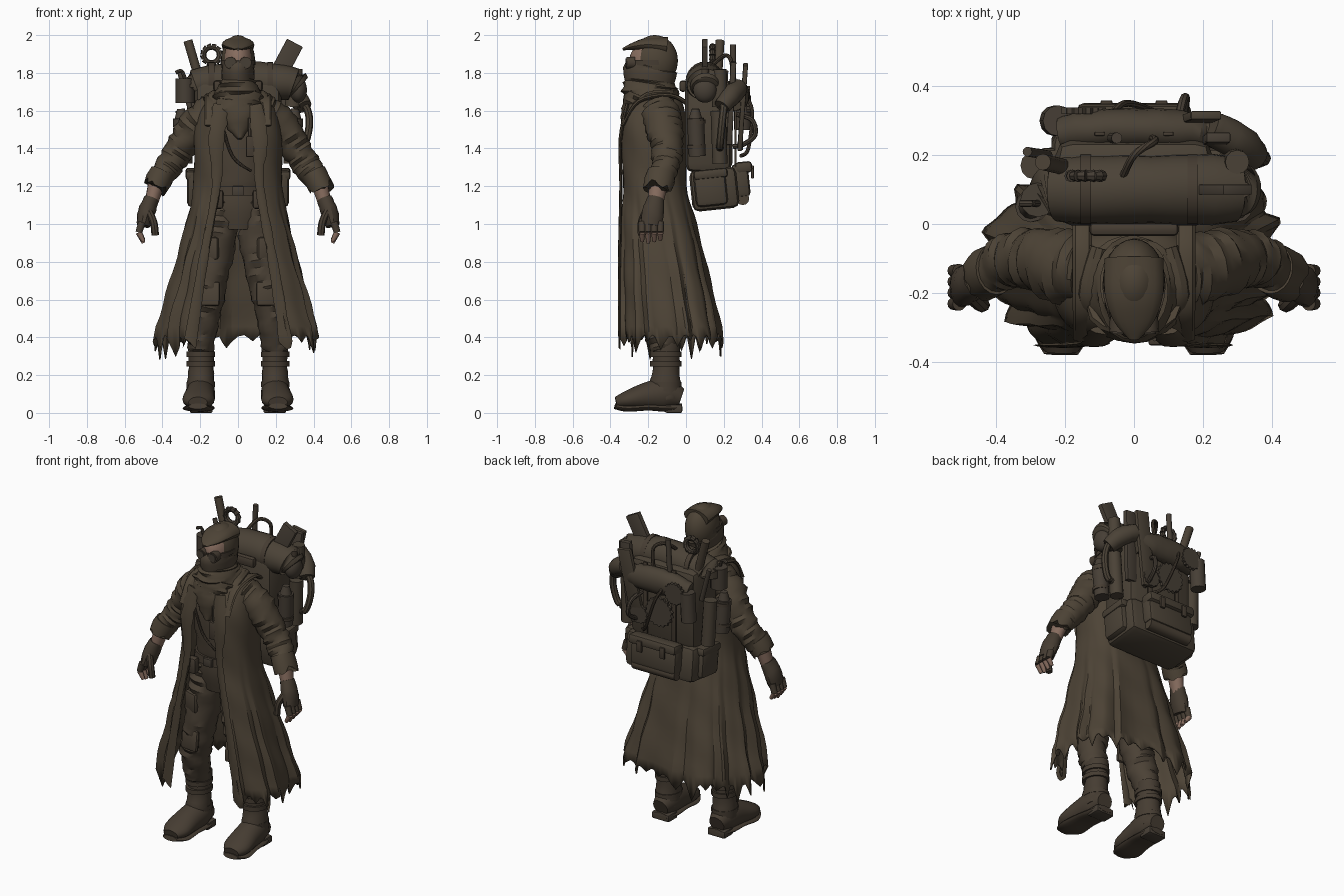
import bpy, bmesh, math, random
from mathutils import Vector, Matrix, Euler

random.seed(7)
default_cube = bpy.data.objects.get("Cube")
if default_cube:
    bpy.data.objects.remove(default_cube, do_unlink=True)


def material(name, color):
    mat = bpy.data.materials.new(name)
    mat.use_nodes = True
    mat.diffuse_color = (*color, 1)
    mat.node_tree.nodes["Principled BSDF"].inputs["Base Color"].default_value = (*color, 1)
    return mat


COAT = material("coat brown", (.075, .057, .037))
CLOTH = material("trouser cloth", (.07, .053, .036))
PACK = material("pack canvas", (.069, .054, .037))
LEATHER = material("dark leather", (.061, .046, .032))
METAL = material("dull metal", (.062, .049, .036))
SKIN = material("skin", (.24, .15, .112))


def finish(name, bm, mat, angle=32):
    """Turn a bmesh into an object with smooth faces and sharp creases."""
    bmesh.ops.recalc_face_normals(bm, faces=bm.faces)
    for face in bm.faces:
        face.smooth = True
    for edge in bm.edges:
        edge.smooth = edge.calc_face_angle(0) < math.radians(angle)
    mesh = bpy.data.meshes.new(name)
    bm.to_mesh(mesh)
    bm.free()
    mesh.materials.append(mat)
    obj = bpy.data.objects.new(name, mesh)
    bpy.context.collection.objects.link(obj)
    return obj


def spline(points, steps):
    """Catmull-Rom interpolation of (x, y, z, width, depth) rows."""
    out = []
    last = len(points) - 1
    for i in range(last):
        a, b, c, d = (points[min(max(i + k, 0), last)] for k in (-1, 0, 1, 2))
        for s in range(steps):
            t = s / steps
            out.append([q + .5 * t * (r - p + t * (2 * p - 5 * q + 4 * r - w + t * (3 * (q - r) + w - p)))
                        for p, q, r, w in zip(a, b, c, d)])
    return out + [list(points[-1])]


def sweep(name, points, mat, sides=16, steps=4, wrinkle=0, jag=0):
    """Skin elliptical rings along a path, with optional folds and a torn end."""
    path = spline(points, steps)
    bm = bmesh.new()
    rings = []
    for k, p in enumerate(path):
        ahead = Vector(path[min(k + 1, len(path) - 1)][:3])
        t = (ahead - Vector(path[max(k - 1, 0)][:3])).normalized()
        ref = Vector((0, 1, 0)) if abs(t.x) > .85 else Vector((1, 0, 0))
        u = (ref - t * ref.dot(t)).normalized()
        v = t.cross(u)
        phase = random.random() * math.tau
        ring = []
        for j in range(sides):
            a = math.tau * j / sides
            fold = 1 + wrinkle * (math.sin(2 * a + phase) + (.6 if k % 2 else -.6))
            co = Vector(p[:3]) + (u * math.cos(a) * p[3] + v * math.sin(a) * p[4]) * fold
            if jag and k == len(path) - 1:
                co += t * random.uniform(-jag, jag)
            ring.append(bm.verts.new(co))
        rings.append(ring)
    for low, high in zip(rings, rings[1:]):
        for j in range(sides):
            n = (j + 1) % sides
            bm.faces.new((low[j], low[n], high[n], high[j]))
    bm.faces.new(rings[0])
    bm.faces.new(rings[-1])
    return finish(name, bm, mat)


def rod(name, a, b, r, mat, end=None, sides=12):
    end = r if end is None else end
    return sweep(name, [(*a, r, r), (*b, end, end)], mat, sides, 1)


def hose(name, points, r, mat):
    return sweep(name, [(*p, r, r) for p in points], mat, 8, 5)


def box(name, loc, size, mat, rot=(0, 0, 0), bevel=.015):
    bm = bmesh.new()
    bmesh.ops.create_cube(bm, size=1)
    bmesh.ops.scale(bm, vec=size, verts=bm.verts)
    bmesh.ops.bevel(bm, geom=bm.edges[:], offset=bevel, segments=2, profile=.5, affect='EDGES')
    turn = Euler([math.radians(r) for r in rot]).to_matrix().to_4x4()
    bmesh.ops.transform(bm, matrix=Matrix.Translation(loc) @ turn, verts=bm.verts)
    return finish(name, bm, mat)


def ellipsoid(loc, size):
    bm = bmesh.new()
    bmesh.ops.create_uvsphere(bm, u_segments=28, v_segments=20, radius=1)
    bmesh.ops.transform(bm, matrix=Matrix.Translation(loc) @ Matrix.Diagonal((*size, 1)), verts=bm.verts)
    return bm


def saw(name, loc, r, mat, teeth=18):
    """Toothed disc facing the back."""
    bm = bmesh.new()
    ring = []
    for i in range(teeth * 2):
        a, d = math.pi * i / teeth, r * (1 if i % 2 else .87)
        ring.append(bm.verts.new((loc[0] + d * math.cos(a), loc[1], loc[2] + d * math.sin(a))))
    face = bm.faces.new(ring)
    new = bmesh.ops.extrude_face_region(bm, geom=[face])["geom"]
    bmesh.ops.translate(bm, vec=(0, .018, 0), verts=[g for g in new if isinstance(g, bmesh.types.BMVert)])
    return finish(name, bm, mat)


# Long open coat: height, half width, front y, back y, half gap
LEVELS = [(1.69, .10, -.24, -.06, .06), (1.63, .18, -.31, -.02, .075), (1.5, .225, -.345, -.005, .09),
          (1.2, .232, -.337, .0, .105), (1.0, .27, -.352, .05, .135), (.7, .345, -.37, .12, .195),
          (.42, .42, -.375, .18, .245)]
COLS = 120
bm = bmesh.new()
rows = spline(LEVELS, 5)
tips = [random.uniform(.03, .14) for i in range(COLS // 5 + 1)]
grid = []
for k, (z, half, front, back, gap) in enumerate(rows):
    start = math.asin((gap / half) ** 1.25)
    drop = max(0, (1.25 - z) / .85)
    line = []
    for i in range(COLS + 1):
        a = start + (math.tau - 2 * start) * i / COLS
        sx, cx = math.sin(a), math.cos(a)
        pleat = abs((i * .1 + .2 * math.sin(i * .4)) % 1 - .5) * 4 - 1
        r = 1 + .06 * drop * pleat + .014 * math.sin(5 * a + z * 23)
        x = half * math.copysign(abs(sx) ** .8, sx) * r
        y = (front + back) / 2 - (back - front) / 2 * math.copysign(abs(cx) ** .8, cx) * r
        torn = tips[i // 5] * (1 - abs(i % 5 - 2) / 2.5) if k == len(rows) - 1 else 0
        line.append(bm.verts.new((x, y, z - torn)))
    grid.append(line)
for top, low in zip(grid, grid[1:]):
    for i in range(COLS):
        bm.faces.new((top[i], top[i + 1], low[i + 1], low[i]))
coat = finish("long_coat", bm, COAT, 25)
shell = coat.modifiers.new("thickness", 'SOLIDIFY')
shell.thickness, shell.offset = .008, 0

# Torso, belt and hips
sweep("vest", [(0, -.16, 1.64, .13, .11), (0, -.17, 1.45, .16, .13), (0, -.16, 1.2, .155, .125)], CLOTH, 20, 5, .025)
sweep("hips", [(0, -.15, 1.26, .15, .12), (0, -.15, 1.1, .175, .125), (0, -.15, .97, .12, .1)], CLOTH, 20)
sweep("belt", [(0, -.155, 1.2, .168, .138), (0, -.155, 1.15, .172, .14)], LEATHER, 24, 1)
box("belt_buckle", (0, -.3, 1.175), (.06, .02, .05), METAL, bevel=.005)
box("chest_radio", (.065, -.335, 1.41), (.045, .035, .11), LEATHER, bevel=.006)
rod("radio_aerial", (.06, -.335, 1.45), (.06, -.335, 1.56), .006, METAL)
hose("chest_cord", [(-.09, -.32, 1.55), (-.03, -.315, 1.36), (.07, -.325, 1.28)], .008, LEATHER)

# Head, mask, goggles and hood
finish("head", ellipsoid((0, -.18, 1.855), (.08, .122, .12)), SKIN)
sweep("face_wrap", [(0, -.185, 1.838, .083, .13), (0, -.19, 1.8, .088, .142), (0, -.19, 1.7, .08, .115)], CLOTH, 20, 4, .02)
sweep("scarf", [(0, -.185, 1.76, .09, .125), (0, -.19, 1.71, .118, .145), (0, -.18, 1.65, .14, .145),
                (0, -.175, 1.6, .15, .13)], COAT, 24, 5, .055)
sweep("scarf_bib", [(0, -.24, 1.68, .13, .09), (0, -.285, 1.57, .1, .06), (.01, -.315, 1.45, .012, .02)], COAT, 16, 6, .06)
bm = ellipsoid((0, -.165, 1.865), (.09, .122, .135))
open_face = [f for f in bm.faces if f.calc_center_median().y < -.232 and f.calc_center_median().z < 1.925]
bmesh.ops.delete(bm, geom=open_face, context='FACES')
finish("hood", bm, COAT)
sweep("hood_peak", [(0, -.1, 1.94, .085, .05), (0, -.2, 1.95, .085, .038), (0, -.28, 1.94, .06, .02),
                    (0, -.335, 1.925, .015, .006)], COAT)
sweep("goggle_strap", [(0, -.18, 1.868, .092, .125), (0, -.18, 1.842, .092, .125)], LEATHER, 24, 1)
for s in (1, -1):
    rod("goggle_rim", (s * .038, -.27, 1.853), (s * .04, -.315, 1.853), .032, LEATHER, sides=16)
    rod("goggle_lens", (s * .04, -.312, 1.853), (s * .04, -.32, 1.853), .024, METAL, sides=16)

# Parts on both sides of the body
for s, side in ((1, "left"), (-1, "right")):
    def at(points):
        return [(s * p[0], *p[1:]) for p in points]

    # Arms
    sweep(side + "_sleeve", at([(.13, -.14, 1.6, .09, .1), (.22, -.12, 1.53, .09, .105), (.305, -.1, 1.4, .08, .085),
          (.37, -.11, 1.3, .073, .075), (.435, -.15, 1.21, .06, .07)]), COAT, 18, 6, .065, .02)
    sweep(side + "_cuff", at([(.4, -.13, 1.27, .068, .078), (.442, -.15, 1.19, .068, .076)]), COAT, 20, 2, .03, .025)
    sweep(side + "_wrist", at([(.43, -.145, 1.22, .045, .05), (.462, -.162, 1.1, .034, .04)]), SKIN)
    sweep(side + "_glove", at([(.457, -.16, 1.135, .04, .046), (.485, -.175, 1.06, .047, .058),
          (.502, -.185, .99, .036, .056)]), LEATHER, 14, 4, .03)
    for f in range(4):
        y = -.232 + f * .032
        base, mid, tip = (s * .508, y, 1.01), (s * .525, y, .955), (s * .5, y, .9 + .008 * abs(f - 1))
        rod(side + "_glove_finger", base, mid, .02, LEATHER, .018)
        rod(side + "_finger_tip", mid, tip, .017, SKIN, .01)
    hose(side + "_thumb", at([(.475, -.21, 1.07), (.447, -.235, 1.01), (.438, -.235, .94)]), .02, LEATHER)

    # Trousers with pockets and knee pads
    sweep(side + "_trouser_leg", at([(.095, -.15, 1.13, .09, .11), (.11, -.155, .95, .105, .11), (.145, -.17, .7, .092, .1),
          (.185, -.16, .52, .09, .09), (.198, -.115, .34, .07, .075)]), CLOTH, 18, 7, .06)
    box(side + "_thigh_pocket", (s * .15, -.25, .87), (.1, .035, .12), CLOTH, (0, 0, s * 18))
    box(side + "_knee_pad", (s * .155, -.255, .63), (.12, .03, .13), CLOTH, (-6, 0, s * 8))
    box(side + "_belt_pouch", (s * .11, -.295, 1.13), (.065, .05, .1), LEATHER)

    # Boots
    sweep(side + "_boot_shaft", at([(.195, -.105, .37, .07, .076), (.195, -.105, .24, .066, .07),
          (.198, -.11, .14, .074, .085), (.198, -.1, .07, .07, .08)]), LEATHER, 18, 4, .025)
    sweep(side + "_boot_foot", at([(.197, -.025, .08, .05, .05), (.197, -.1, .1, .075, .085), (.203, -.2, .09, .08, .075),
          (.21, -.31, .068, .084, .05), (.212, -.37, .055, .05, .03)]), LEATHER, 18)
    sweep(side + "_boot_sole", at([(.197, -.02, .03, .05, .02), (.197, -.1, .025, .072, .02), (.203, -.2, .03, .078, .018),
          (.21, -.31, .024, .084, .018), (.212, -.378, .035, .05, .015)]), LEATHER, 18)
    box(side + "_boot_heel", (s * .195, -.065, .022), (.12, .09, .044), METAL, bevel=.008)
    for z in (.15, .26, .31):
        sweep(side + "_boot_strap", at([(.197, -.107, z + .014, .075, .084), (.197, -.107, z - .014, .075, .084)]), LEATHER, 18, 1)

    # Coat lapels, collar and pack straps
    sweep(side + "_lapel", at([(.085, -.31, 1.63, .045, .012), (.115, -.347, 1.45, .04, .01), (.115, -.345, 1.2, .024, .008),
          (.185, -.352, .8, .026, .008), (.255, -.352, .36, .036, .006)]), COAT, 8, 5, .08, .03)
    sweep(side + "_collar", at([(.1, -.28, 1.6, .03, .02), (.13, -.2, 1.67, .035, .03), (.1, -.07, 1.68, .03, .03)]), COAT, 10)
    sweep(side + "_pack_strap", at([(.155, -.335, 1.52, .022, .008), (.15, -.25, 1.65, .028, .012),
          (.15, -.08, 1.68, .028, .012), (.15, .03, 1.62, .028, .012)]), COAT, 8, 5)

    # Pack side pockets and closing straps
    box(side + "_pack_pocket", (s * .235, .13, 1.19), (.07, .17, .19), PACK, (6, 0, 0), .025)
    box(side + "_pocket_flap", (s * .24, .13, 1.265), (.075, .18, .05), PACK, (6, 0, 0))
    box(side + "_closing_strap", (s * .1, .262, 1.52), (.03, .012, .5), LEATHER, bevel=.004)
    rod(side + "_side_bottle", (s * .29, .06, 1.36), (s * .3, .05, 1.56), .045, METAL)
    rod(side + "_bottle_neck", (s * .3, .05, 1.56), (s * .302, .05, 1.61), .035, METAL, .02)
    rod(side + "_side_tube", (s * .28, .18, 1.32), (s * .29, .17, 1.6), .04, PACK)
    for z in (1.4, 1.53):
        rod(side + "_bottle_band", (s * .295, .055, z), (s * .296, .054, z + .02), .049, LEATHER)

# Backpack body
box("pack_body", (0, .12, 1.52), (.46, .25, .5), PACK, bevel=.05)
box("pack_base", (0, .15, 1.185), (.48, .25, .22), PACK, (6, 0, 0), .035)
box("pack_back_pocket", (0, .29, 1.23), (.32, .09, .18), PACK, (6, 0, 0), .025)
box("back_pocket_flap", (0, .305, 1.3), (.33, .09, .06), PACK, (6, 0, 0), .018)
box("pack_frame_bar", (0, -.015, 1.73), (.26, .04, .06), LEATHER)
for x in (-.08, .08):
    box("pocket_buckle", (x, .352, 1.275), (.035, .015, .07), LEATHER, bevel=.005)
rod("bottom_roll", (-.15, .3, 1.135), (.15, .3, 1.135), .035, CLOTH)
sweep("bedroll", [(-.23, .1, 1.72, .07, .07), (-.2, .1, 1.74, .095, .09), (.05, .1, 1.76, .1, .1), (.27, .1, 1.745, .1, .09),
                  (.32, .1, 1.72, .07, .07)], PACK, 24, 4, .02)
for x in (-.14, .17):
    rod("bedroll_strap", (x - .015, .1, 1.755), (x + .015, .1, 1.755), .103, LEATHER, sides=24)
sweep("rolled_tarp", [(-.21, .26, 1.66, .05, .06), (-.1, .275, 1.68, .06, .075), (.1, .275, 1.68, .06, .075),
                      (.21, .26, 1.66, .05, .06)], PACK, 16, 5, .04)

# Gear tied to the pack
box("tall_board", (.217, .1, 1.8), (.095, .03, .36), METAL, (0, 28, 0), .004)
box("back_plank", (.17, .3, 1.62), (.09, .025, .46), PACK, (-4, 10, 0), .005)
box("second_plank", (.23, .24, 1.64), (.07, .03, .44), METAL, (-3, 4, 0), .005)
rod("wooden_stick", (-.18, .16, 1.68), (-.265, .18, 1.97), .024, CLOTH)
rod("short_stick", (-.25, .2, 1.6), (-.31, .21, 1.81), .014, METAL)
rod("back_rod", (-.07, .25, 1.6), (-.05, .25, 1.95), .016, METAL)
rod("side_flask", (-.28, .07, 1.64), (-.28, .07, 1.77), .05, METAL)
hose("flask_handle", [(-.28, .06, 1.77), (-.3, .06, 1.81), (-.33, .06, 1.8)], .01, METAL)
finish("canteen", ellipsoid((.32, .1, 1.71), (.045, .062, .068)), METAL)
rod("canteen_cap", (.32, .1, 1.77), (.32, .1, 1.82), .022, LEATHER)
rod("pack_flask", (.29, .18, 1.62), (.3, .18, 1.82), .042, PACK, .035)
saw("large_saw_blade", (-.02, .285, 1.5), .095, METAL)
saw("small_saw_blade", (-.15, .32, 1.66), .07, METAL)
saw("flywheel", (.12, .285, 1.45), .06, METAL, 12)
ring = [(-.14 + .045 * math.cos(a), .14, 1.895 + .045 * math.sin(a)) for a in [math.tau * i / 12 for i in range(13)]]
for a, b in zip(ring, ring[1:]):
    rod("chain_link", a, b, .018, METAL, .013, 8)
hose("curled_hook", [(.12, .27, 1.58), (.14, .35, 1.55), (.15, .365, 1.47), (.14, .3, 1.42), (.13, .25, 1.41)], .013, METAL)
hose("top_cable", [(.05, .25, 1.72), (.06, .24, 1.86), (0, .2, 1.89), (-.04, .12, 1.82)], .011, LEATHER)
hose("back_cable", [(-.08, .3, 1.7), (-.03, .35, 1.6), (.05, .33, 1.4), (.1, .29, 1.36)], .01, LEATHER)
hose("side_coil", [(.3, .2, 1.66), (.36, .2, 1.62), (.378, .19, 1.53), (.35, .18, 1.42), (.29, .18, 1.4)], .02, PACK)
sweep("side_bundle", [(.22, .28, 1.72, .05, .05), (.3, .24, 1.68, .055, .055), (.35, .19, 1.62, .045, .045)], PACK, 14, 4, .03)
rod("back_tube", (-.22, .3, 1.68), (-.23, .3, 1.5), .045, METAL)
